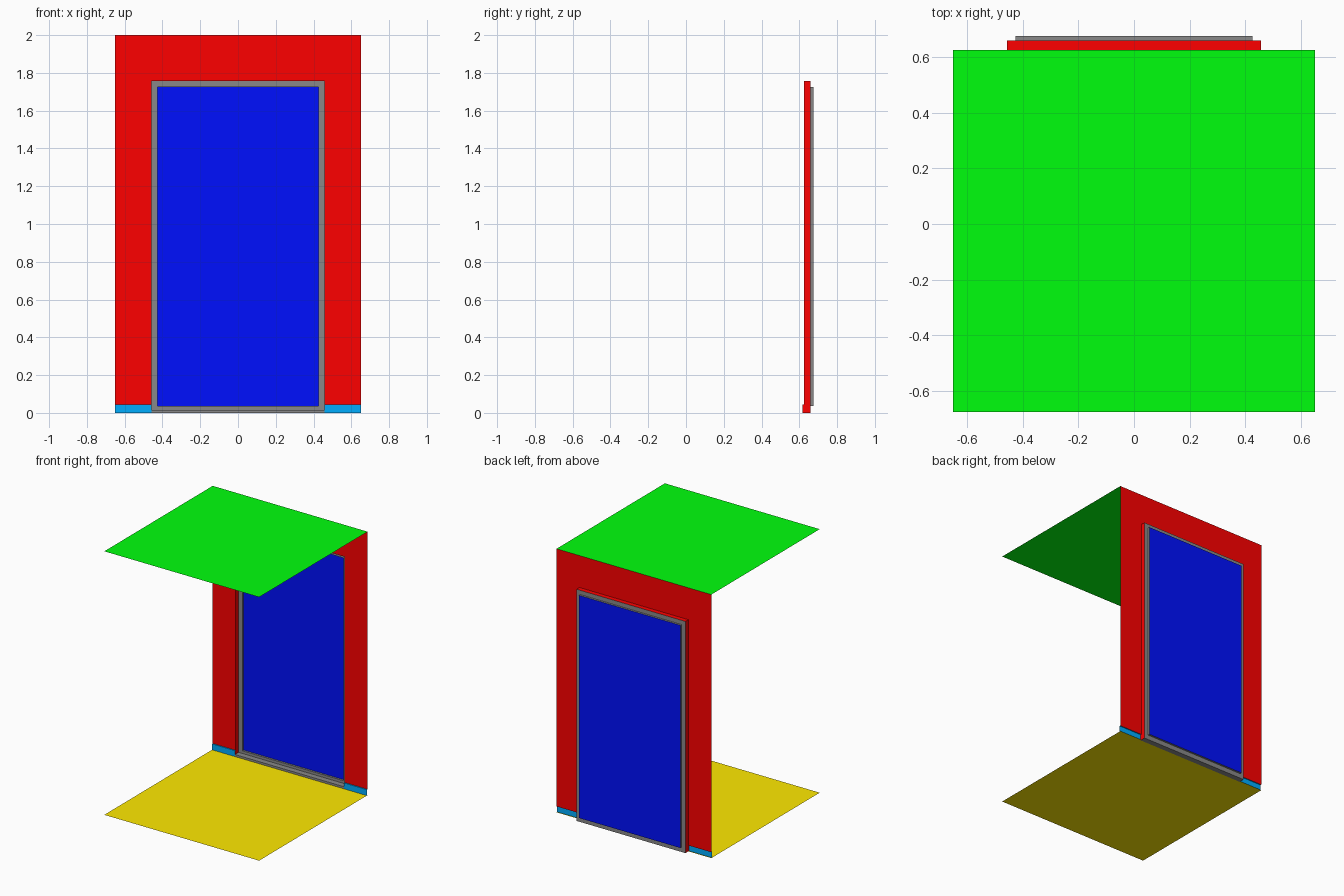
import bpy

if "Cube" in bpy.data.objects:
    bpy.data.objects.remove(bpy.data.objects["Cube"])

# Key dimensions
HW, Y0, Y1, H = 0.65, -0.675, 0.625, 2.0      # room half width, front, wall plane, height
OX, OZ, YF = 0.457, 1.758, 0.66               # doorway half width, top, frame plane
PX, PZ0, PZ1, YP = 0.425, 0.036, 1.726, 0.675  # door panel half width, bottom, top, plane
SK, YS, SILL = 0.045, 0.617, 0.016            # skirting height, skirting face, sill height


def material(name, rgb):
    m = bpy.data.materials.new(name)
    m.diffuse_color = (*rgb, 1)
    m.use_nodes = True
    m.node_tree.nodes["Principled BSDF"].inputs["Base Color"].default_value = m.diffuse_color
    return m


def sheet(name, polys, mat, mirror=False):
    """Object made of flat polygons, optionally mirrored across x = 0."""
    faces, verts = [], []
    if mirror:
        polys = polys + [[(-x, y, z) for x, y, z in reversed(p)] for p in polys]
    for p in polys:
        faces.append(list(range(len(verts), len(verts) + len(p))))
        verts += p
    me = bpy.data.meshes.new(name)
    me.from_pydata(verts, [], faces)
    me.materials.append(mat)
    ob = bpy.data.objects.new(name, me)
    bpy.context.collection.objects.link(ob)
    return ob


def rect(x, y, z0, z1):
    return [(-x, y, z0), (x, y, z0), (x, y, z1), (-x, y, z1)]


def bridge(a, b):
    """Quads joining two rectangular loops."""
    return [[a[i], a[(i + 1) % 4], b[(i + 1) % 4], b[i]] for i in range(4)]


red = material("wall_red", (1.0, 0.0, 0.0))
blue = material("door_blue", (0.0, 0.005, 1.0))
green = material("ceiling_green", (0.0, 1.0, 0.004))
yellow = material("floor_yellow", (1.0, 0.82, 0.0))
sky = material("skirting_blue", (0.0, 0.42, 1.0))
grey = material("frame_grey", (0.25, 0.25, 0.25))

# Floor and ceiling
floor = [(-HW, Y0, 0), (HW, Y0, 0), (HW, Y1, 0), (-HW, Y1, 0)]
sheet("floor", [floor], yellow)
sheet("ceiling", [[(x, y, H) for x, y, z in reversed(floor)]], green)

# Wall around the doorway
sheet("wall_sides", [[(OX, Y1, SK), (HW, Y1, SK), (HW, Y1, H), (OX, Y1, OZ)]], red, True)
sheet("wall_top", [[(-OX, Y1, OZ), (OX, Y1, OZ), (HW, Y1, H), (-HW, Y1, H)]], red)

# Doorway reveals, stepping out at the skirting
sheet("doorway_sides", [[(OX, YS, 0), (OX, YF, 0), (OX, YF, OZ), (OX, Y1, OZ),
                         (OX, Y1, SK), (OX, YS, SK)]], red, True)
sheet("doorway_head", [[(-OX, Y1, OZ), (-OX, YF, OZ), (OX, YF, OZ), (OX, Y1, OZ)]], red)

# Skirting: face and top ledge
sheet("skirting", [[(OX, YS, 0), (HW, YS, 0), (HW, YS, SK), (OX, YS, SK)],
                   [(OX, YS, SK), (HW, YS, SK), (HW, Y1, SK), (OX, Y1, SK)]], sky, True)

# Threshold: closed low step between the doorway sides
front, back = rect(OX, YS, 0, SILL), rect(OX, YF, 0, SILL)
steps = bridge(front, back)
sheet("threshold", [front, back[::-1], [v for v in reversed(steps[0])],
                    [v for v in reversed(steps[2])]], grey)

# Door frame: flat rim plus inner recess
rim, inner, panel = rect(OX, YF, SILL, OZ), rect(PX, YF, PZ0, PZ1), rect(PX, YP, PZ0, PZ1)
sheet("door_frame", bridge(rim, inner) + bridge(inner, panel), grey)

# Door panel
sheet("door_panel", [panel], blue)
